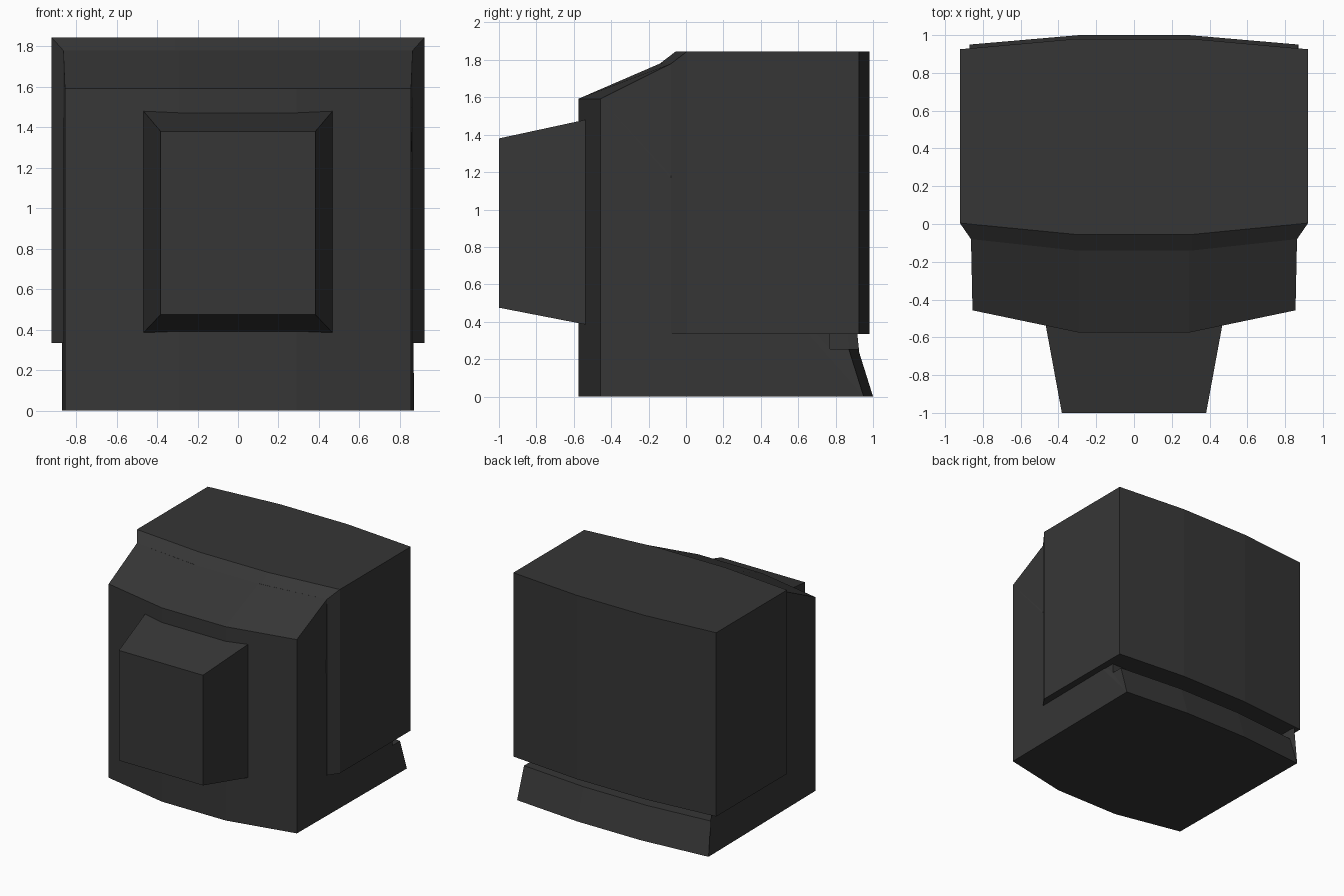
import bpy, bmesh

if "Cube" in bpy.data.objects:
    bpy.data.objects.remove(bpy.data.objects["Cube"])

charcoal = bpy.data.materials.new("charcoal_plastic")
charcoal.diffuse_color = (0.037, 0.037, 0.037, 1)
charcoal.use_nodes = True
charcoal.node_tree.nodes["Principled BSDF"].inputs["Base Color"].default_value = charcoal.diffuse_color


def loft(name, rings, closed):
    """Bridge equal-length rings of points and cap both ends."""
    bm = bmesh.new()
    vs = [[bm.verts.new(p) for p in r] for r in rings]
    n = len(rings[0])
    for a, b in zip(vs, vs[1:]):
        for i in range(n):
            j = (i + 1) % n
            bm.faces.new((a[i], a[j], b[j], b[i]))
    if closed:
        bm.faces.new(vs[0])
        bm.faces.new(vs[-1])
    bmesh.ops.triangulate(bm, faces=[f for f in bm.faces if len(f.verts) > 4])
    bmesh.ops.recalc_face_normals(bm, faces=bm.faces[:])
    me = bpy.data.meshes.new(name)
    bm.to_mesh(me)
    bm.free()
    me.materials.append(charcoal)
    ob = bpy.data.objects.new(name, me)
    bpy.context.collection.objects.link(ob)
    return ob


def bowed(name, profile, mid):
    """Sweep a side profile across x; each point is
    (y at centre, y at sides, z, half width)."""
    rings = []
    for s, side in ((-1, True), (-1, False), (1, False), (1, True)):
        rings.append([(s * (w if side else mid), ys if side else yc, z)
                      for yc, ys, z, w in profile])
    return loft(name, rings, True)


# inner body with sloped shoulder, rear notch and flared foot
bowed("inner_body", [
    (-0.575, -0.457, 0, 0.855), (-0.575, -0.457, 1.592, 0.855),
    (-0.14, -0.08, 1.78, 0.863), (0.77, 0.77, 1.78, 0.863),
    (0.77, 0.77, 0.255, 0.863), (0.92, 0.87, 0.255, 0.863),
    (1.0, 0.95, 0, 0.87)], 0.29)

# outer shell with chamfered front rim
bowed("outer_shell", [
    (-0.14, -0.08, 0.335, 0.863), (-0.14, -0.08, 1.78, 0.863),
    (-0.055, 0.005, 1.845, 0.922), (0.98, 0.925, 1.845, 0.922),
    (0.98, 0.925, 0.335, 0.922), (-0.055, 0.005, 0.335, 0.922)], 0.31)

# tapered box projecting from the front
rings = []
for y, w, z0, z1 in ((-0.5, 0.474, 0.378, 1.488), (-1.0, 0.382, 0.475, 1.38)):
    rings.append([(-w, y, z0), (w, y, z0), (w, y, z1), (-w, y, z1)])
loft("tapered_box", rings, True)
